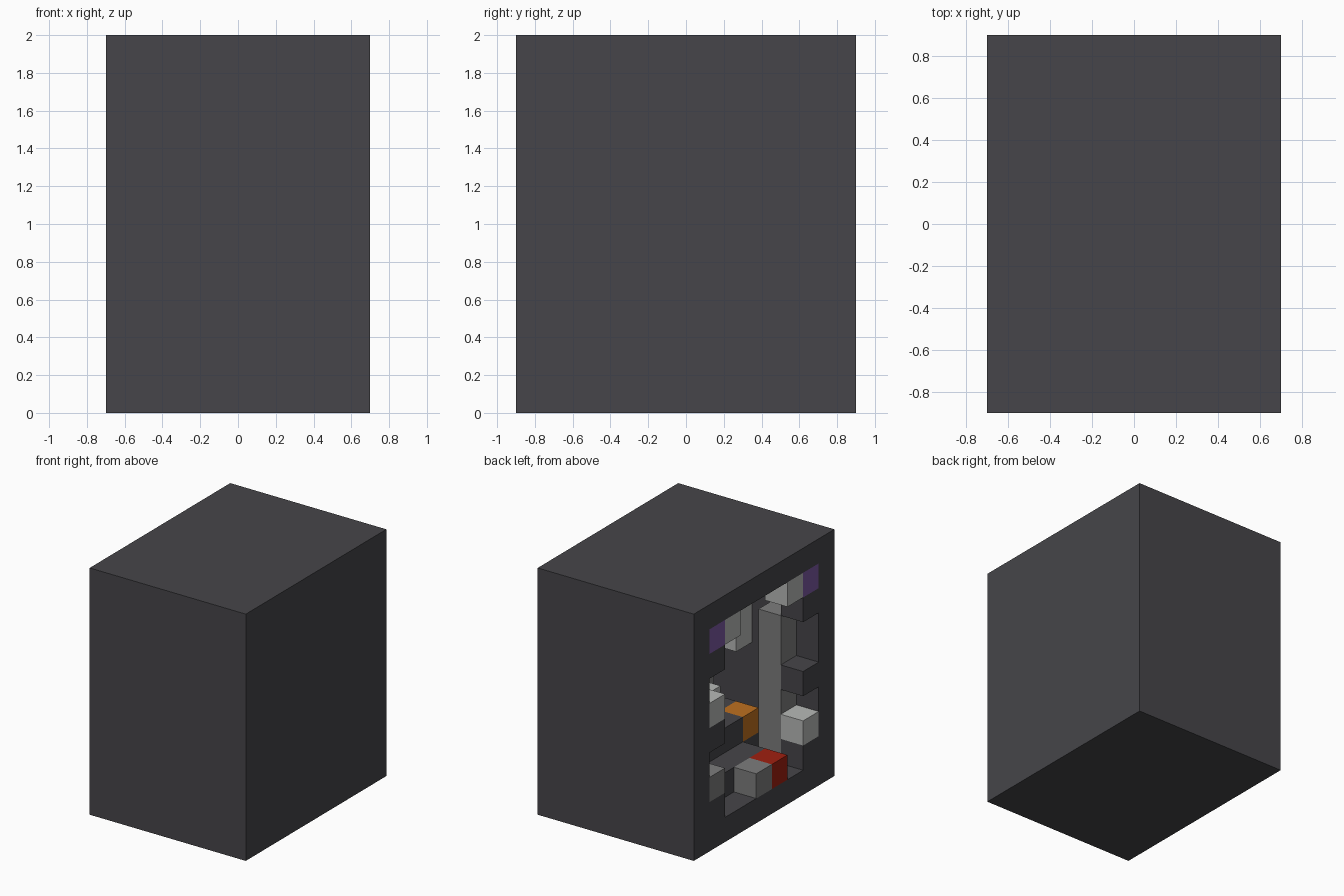
import bpy, bmesh
from mathutils import Vector

old = bpy.data.objects.get("Cube")
if old:
    bpy.data.objects.remove(old, do_unlink=True)

CELL = 0.2


def material(name, r, g, b):
    m = bpy.data.materials.new(name)
    m.use_nodes = True
    m.diffuse_color = (r, g, b, 1)
    bsdf = m.node_tree.nodes["Principled BSDF"]
    bsdf.inputs["Base Color"].default_value = (r, g, b, 1)
    bsdf.inputs["Roughness"].default_value = 0.9
    return m


charcoal = material("charcoal", 0.061, 0.060, 0.067)
grey = material("mid_grey", 0.205, 0.205, 0.205)
white = material("pale_grey", 0.474, 0.485, 0.474)
purple = material("purple", 0.195, 0.098, 0.356)
orange = material("orange", 0.514, 0.162, 0.014)
red = material("red", 0.35, 0.014, 0.005)


def make_object(name, bm, mat):
    mesh = bpy.data.meshes.new(name)
    bmesh.ops.recalc_face_normals(bm, faces=bm.faces)
    bm.to_mesh(mesh)
    bm.free()
    mesh.materials.append(mat)
    ob = bpy.data.objects.new(name, mesh)
    bpy.context.collection.objects.link(ob)
    return ob


def box_mesh(cell, size):
    """Box on the cell grid: depth from the open side, across from the back, height."""
    u, v, z = cell
    du, dv, dz = size
    bm = bmesh.new()
    bmesh.ops.create_cube(bm, size=1)
    mid = Vector((-0.7 + CELL * (u + du / 2), 0.9 - CELL * (v + dv / 2), CELL * (z + dz / 2)))
    for vert in bm.verts:
        vert.co = mid + Vector((vert.co.x * du, vert.co.y * dv, vert.co.z * dz)) * CELL
    return bm


def block(name, mat, cell, size=(1, 1, 1)):
    return make_object(name, box_mesh(cell, size), mat)


# Casing: closed box with a deep recess in its -x side
bm = box_mesh((0, 0, 0), (7, 9, 10))
side = min(bm.faces, key=lambda f: f.calc_center_median().x)
bmesh.ops.inset_region(bm, faces=[side], thickness=CELL, use_even_offset=True)
grown = bmesh.ops.extrude_discrete_faces(bm, faces=[side])
bmesh.ops.translate(bm, verts=grown["faces"][0].verts, vec=(6 * CELL, 0, 0))
make_object("casing", bm, charcoal)

# Paired parts on both sides of the opening
for label, v, inner in (("rear", 1, 2), ("front", 7, 6)):
    for i, z in enumerate((1, 4, 7)):
        block(f"{label}_frame_tooth_{i + 1}", charcoal, (0, v, z))
    block(f"{label}_pillar", grey, (1, v, 1), (1, 1, 6))
    block(f"{label}_purple_corner", purple, (0, v, 8))
    block(f"{label}_upper_lamp", white, (0, inner, 8))

# Stepped floor inside the recess
block("lower_step", charcoal, (1, 2, 1), (1, 4, 1))
block("lower_step_core", charcoal, (2, 1, 1), (4, 6, 1))
block("upper_step", charcoal, (2, 1, 2), (4, 5, 1))
block("rear_ledge", charcoal, (3, 6, 2), (3, 1, 1))

# Small blocks set in the opening
block("front_white_block", white, (0, 7, 2))
block("rear_white_block", white, (0, 1, 5))
block("rear_grey_block", grey, (0, 1, 2))
block("bottom_grey_block", grey, (0, 4, 1))
block("bottom_red_block", red, (0, 5, 1))

# Small blocks deeper inside
block("orange_block", orange, (2, 6, 2))
block("step_white_block", white, (3, 5, 3))
block("deep_grey_block", grey, (4, 6, 3))
block("wall_white_block", white, (3, 7, 5), (1, 1, 2))
